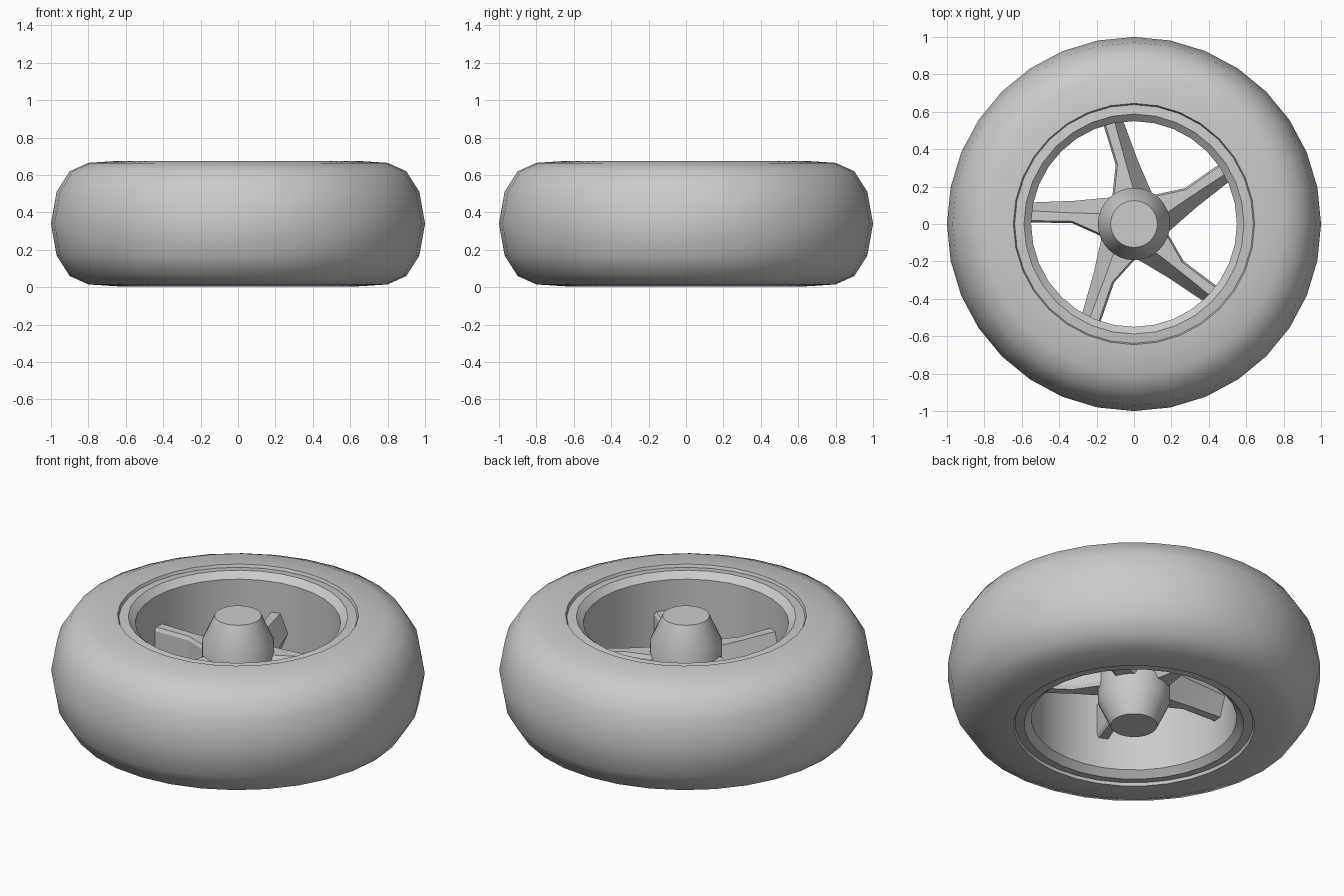
import bpy, bmesh
from math import radians, sin, cos, tau

cube = bpy.data.objects.get("Cube")
if cube:
    bpy.data.objects.remove(cube)

MID = 0.34   # height of the wheel's middle plane
SIDES = 32

grey = bpy.data.materials.new("plain_grey")
grey.use_nodes = True
GREY = (0.6, 0.6, 0.6, 1)
grey.diffuse_color = GREY
grey.node_tree.nodes["Principled BSDF"].inputs["Base Color"].default_value = GREY


def finish(name, bm, angle):
    bmesh.ops.recalc_face_normals(bm, faces=bm.faces)
    mesh = bpy.data.meshes.new(name)
    bm.to_mesh(mesh)
    bm.free()
    obj = bpy.data.objects.new(name, mesh)
    bpy.context.collection.objects.link(obj)
    mesh.materials.append(grey)
    bpy.ops.object.select_all(action='DESELECT')
    obj.select_set(True)
    bpy.context.view_layer.objects.active = obj
    bpy.ops.object.shade_smooth_by_angle(angle=radians(angle))
    return obj


def bridge(bm, a, b):
    n = len(a)
    for i in range(n):
        j = (i + 1) % n
        bm.faces.new((a[i], a[j], b[j], b[i]))


def lathe(name, half, closed, angle, sharp_radii=()):
    """Spin a profile of (radius, height above middle), mirrored below."""
    profile = half + [(r, -h) for r, h in reversed(half) if h > 0]
    bm = bmesh.new()
    rings = [[bm.verts.new((r * cos(tau * i / SIDES), r * sin(tau * i / SIDES), MID + h))
              for i in range(SIDES)] for r, h in profile]
    for a, b in zip(rings, rings[1:]):
        bridge(bm, a, b)
    if closed:
        bridge(bm, rings[-1], rings[0])
    else:
        bm.faces.new(rings[0])
        bm.faces.new(rings[-1])
    obj = finish(name, bm, angle)
    # hard edges along chosen rings
    mesh = obj.data
    attr = mesh.attributes.get("sharp_edge") or mesh.attributes.new("sharp_edge", 'BOOLEAN', 'EDGE')
    for e in mesh.edges:
        p, q = (mesh.vertices[v].co for v in e.vertices)
        if abs(p.z - q.z) < 1e-4 and abs(p.xy.length - q.xy.length) < 1e-4:
            if any(abs(p.xy.length - r) < 1e-3 for r in sharp_radii):
                attr.data[e.index].value = True
    return obj


# Tyre: flat sidewall, rounded shoulder, two flat tread bands
lathe("tyre", [(0.63, 0.30), (0.645, 0.335), (0.80, 0.325), (0.90, 0.28),
               (0.97, 0.17), (1.0, 0)], True, 40, (0.645, 0.80, 0.97, 1.0))

# Rim: flat flange, chamfer and straight barrel
lathe("rim", [(0.55, 0.29), (0.588, 0.325), (0.645, 0.318), (0.645, 0.25)],
      True, 25)

# Hub: cylinder with a cone at both ends
lathe("hub", [(0.125, 0.332), (0.193, 0.185)], False, 25)


def spoke_section(bm, radius, lead, ridge, trail, half):
    """One cross-section: flat top and bottom, blunt wedge on the trailing side."""
    pts = [(lead - 0.01, half), (lead, half - 0.02), (lead, 0.02 - half),
           (lead - 0.01, -half), (ridge, -half), (trail, 0), (ridge, half)]
    return [bm.verts.new((radius, t, MID + h)) for t, h in pts]


# Five spokes flaring towards the hub
for k in range(5):
    bm = bmesh.new()
    stations = [spoke_section(bm, 0.13, 0.095, -0.04, -0.13, 0.125),
                spoke_section(bm, 0.33, 0.03, -0.025, -0.09, 0.115),
                spoke_section(bm, 0.56, 0.05, -0.012, -0.057, 0.11)]
    for a, b in zip(stations, stations[1:]):
        bridge(bm, a, b)
    bm.faces.new(stations[0])
    bm.faces.new(stations[-1])
    spoke = finish(f"spoke_{k + 1}", bm, 15)
    spoke.rotation_euler.z = radians(102 + 72 * k)
